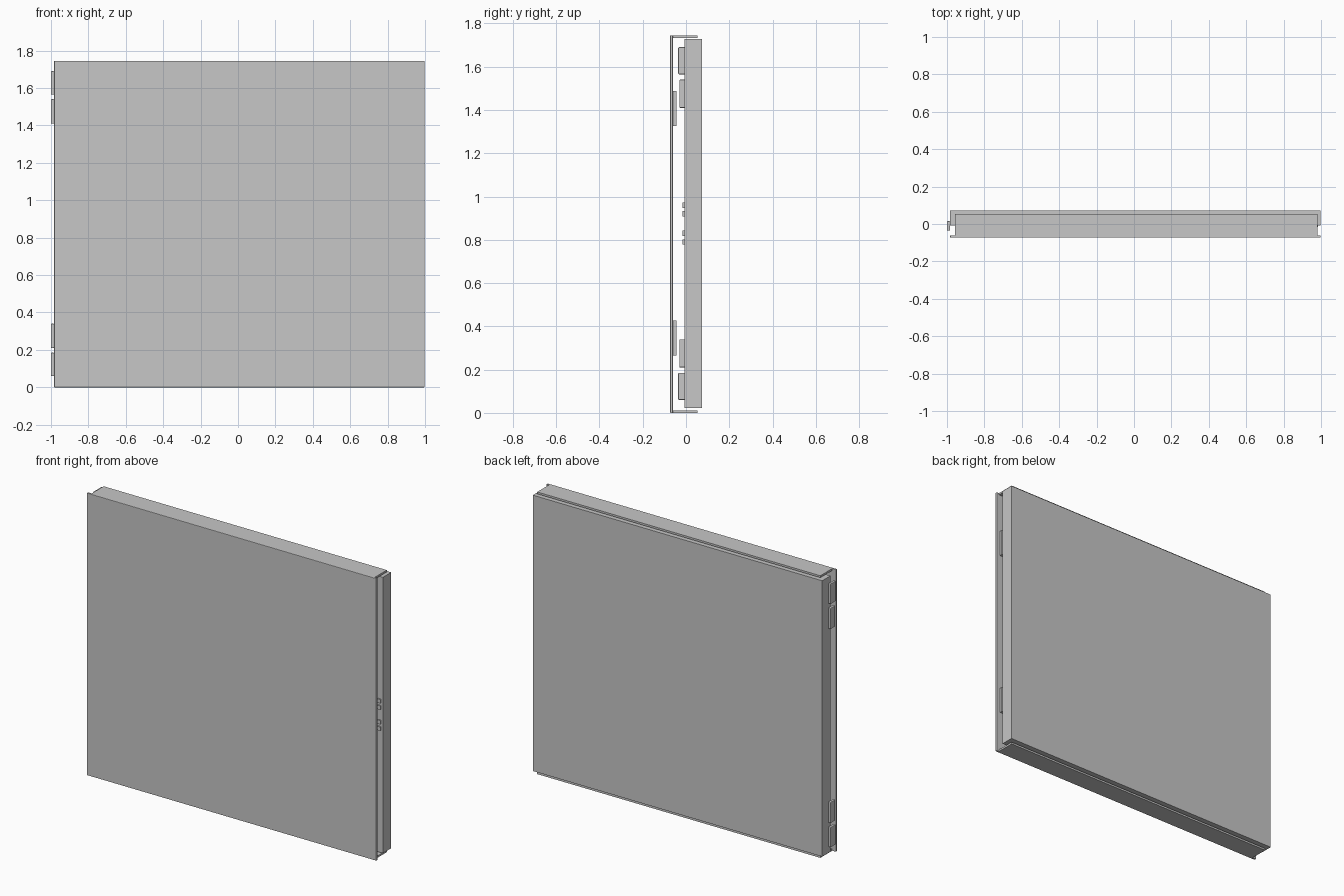
import bpy
import bmesh

cube = bpy.data.objects.get("Cube")
if cube:
    bpy.data.objects.remove(cube, do_unlink=True)


def material(name, value):
    mat = bpy.data.materials.new(name)
    mat.use_nodes = True
    color = (value, value, value, 1)
    mat.diffuse_color = color
    mat.node_tree.nodes["Principled BSDF"].inputs["Base Color"].default_value = color
    return mat


GRAY = material("light_gray_sheet_metal", 0.57)


def add_object(name, bm):
    mesh = bpy.data.meshes.new(name)
    bmesh.ops.recalc_face_normals(bm, faces=bm.faces[:])
    bm.to_mesh(mesh)
    bm.free()
    mesh.materials.append(GRAY)
    obj = bpy.data.objects.new(name, mesh)
    bpy.context.collection.objects.link(obj)
    return obj


def box(name, xs, ys, zs, bevel=0):
    bm = bmesh.new()
    bmesh.ops.create_cube(bm, size=1)
    for v in bm.verts:
        for i, (low, high) in enumerate((xs, ys, zs)):
            v.co[i] = high if v.co[i] > 0 else low
    obj = add_object(name, bm)
    if bevel:
        mod = obj.modifiers.new("soft_edges", "BEVEL")
        mod.width = bevel
        mod.segments = 2
    return obj


def folded_sheet(name, path, low, high, thickness):
    """Vertical sheet metal folded along a centre line seen from above."""
    bm = bmesh.new()
    rows = [[bm.verts.new((x, y, z)) for x, y in path] for z in (low, high)]
    for i in range(len(path) - 1):
        bm.faces.new((rows[0][i], rows[0][i + 1], rows[1][i + 1], rows[1][i]))
    obj = add_object(name, bm)
    mod = obj.modifiers.new("sheet_thickness", "SOLIDIFY")
    mod.thickness = thickness
    mod.offset = 0
    mod.use_even_offset = True
    return obj


LEFT, RIGHT = 0.997, -0.983
HEIGHT = 1.745
SHEET = 0.012
HALF = SHEET / 2
DEPTH = 0.073

# Front cover: wide plate with top and bottom flanges folded backwards
box("front_plate", (RIGHT, LEFT), (-DEPTH, SHEET - DEPTH), (0, HEIGHT), 0.002)
for name, z in (("bottom", 0), ("top", HEIGHT - SHEET)):
    box("front_" + name + "_flange", (-0.957, 0.98), (-0.065, 0.054), (z, z + SHEET))

# Back cover: folded tray with side flanges and inward lips
lip = -0.008 + HALF
back = DEPTH - HALF
x0, x1 = RIGHT + HALF, LEFT - HALF
folded_sheet("back_tray",
             [(x0 + 0.03, lip), (x0, lip), (x0, back),
              (x1, back), (x1, lip), (x1 - 0.03, lip)],
             0.022, 1.728, SHEET)
for name, z in (("bottom", 0.022), ("top", 1.716)):
    box("back_" + name + "_flange", (RIGHT + SHEET, LEFT - SHEET),
        (lip, back), (z, z + SHEET))

# Hinge leaves on the right side, a pair near each end
for name, z in (("lower", 0), ("upper", 1.35)):
    for part, front, low, high in (("a", -0.036, 0.06, 0.185),
                                   ("b", -0.031, 0.21, 0.34)):
        if z:
            # the upper pair mirrors the lower pair
            low, high = 1.75 - high, 1.75 - low
        box(name + "_hinge_leaf_" + part, (-1, RIGHT), (front, 0.015),
            (low, high), 0.004)

# Catch strips behind the free edge of the front plate
for name, z in (("lower", 0.265), ("upper", 1.325)):
    box(name + "_catch_strip", (0.955, 0.975), (-0.061, -0.043), (z, z + 0.163), 0.002)

# Small latch teeth on the lip of the tray
for i, z in enumerate((0.79, 0.83, 0.92, 0.96)):
    box("latch_tooth_" + str(i + 1), (0.965, 0.985), (-0.016, 0), (z - 0.012, z + 0.012))
